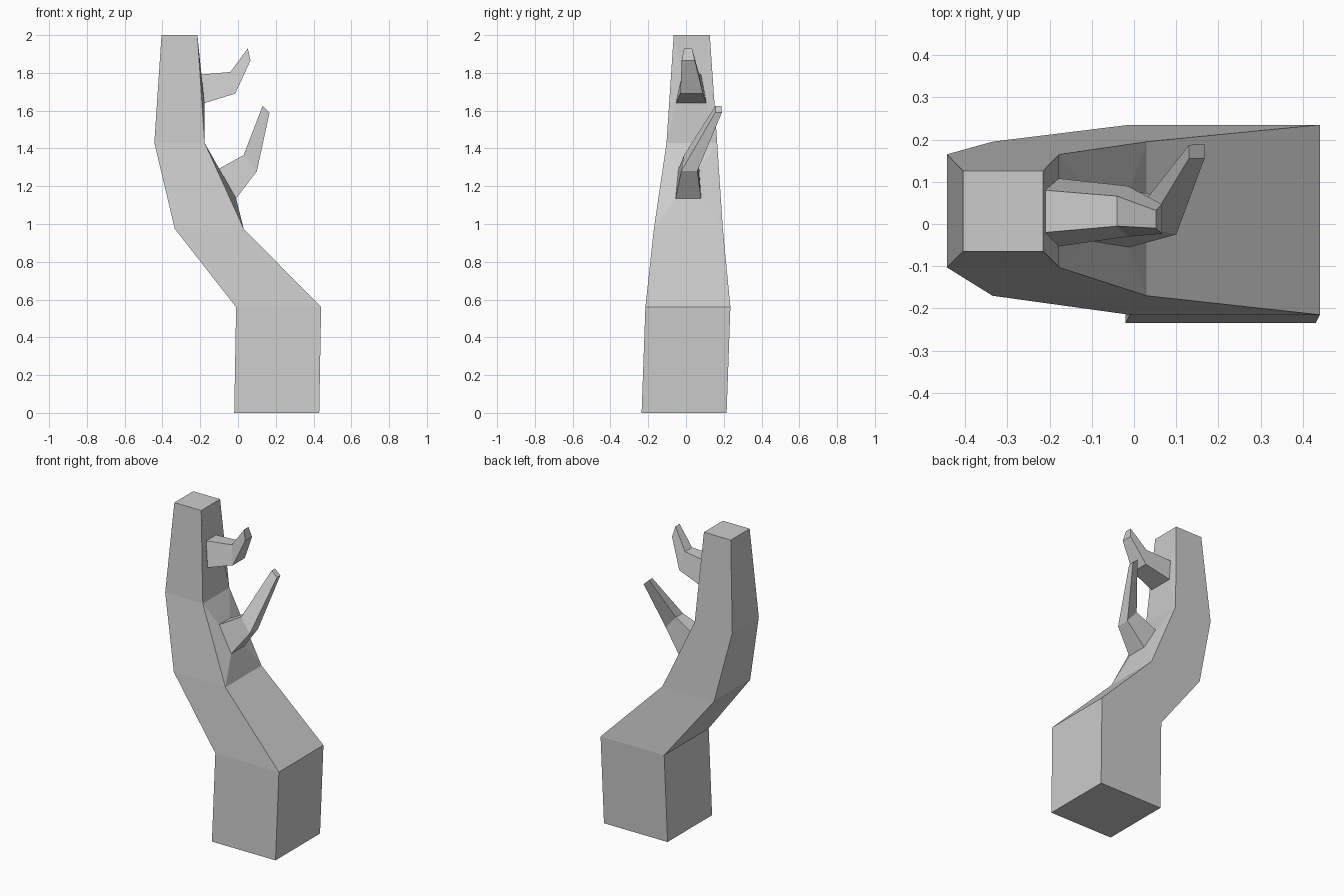
import bpy, bmesh

if "Cube" in bpy.data.objects:
    bpy.data.objects.remove(bpy.data.objects["Cube"])

bm = bmesh.new()


def skin(a, b):
    """Join two four-sided loops with quads."""
    for i in range(4):
        j = (i + 1) % 4
        bm.faces.new((a[i], a[j], b[j], b[i]))


def trunk_ring(z, x0, x1, y0, y1):
    return [bm.verts.new((x, y, z)) for x, y in
            ((x0, y0), (x1, y0), (x1, y1), (x0, y1))]


def branch_ring(low, high):
    """Each edge is (x, z, front y, back y)."""
    (xl, zl, fl, bl), (xh, zh, fh, bh) = low, high
    return [bm.verts.new(p) for p in
            ((xl, fl, zl), (xl, bl, zl), (xh, bh, zh), (xh, fh, zh))]


# Bent, tapering square trunk
trunk = [trunk_ring(*r) for r in (
    (0.00, -0.02, 0.43, -0.235, 0.215),
    (0.56, -0.01, 0.44, -0.215, 0.235),
    (0.975, -0.335, 0.03, -0.17, 0.195),
    (1.43, -0.443, -0.177, -0.103, 0.165),
    (2.00, -0.405, -0.215, -0.065, 0.126))]
for a, b in zip(trunk, trunk[1:]):
    skin(a, b)
bm.faces.new(trunk[0])
bm.faces.new(trunk[-1])

# Two bent branches growing from the right-hand faces of the trunk
branches = {
    2: (((-0.01, 1.135, -0.055, 0.08), (-0.105, 1.29, -0.04, 0.07)),
        ((0.10, 1.28, -0.025, 0.06), (0.03, 1.365, -0.01, 0.06)),
        ((0.167, 1.59, 0.155, 0.19), (0.13, 1.625, 0.155, 0.187))),
    3: (((-0.178, 1.64, -0.053, 0.108), (-0.21, 1.79, -0.02, 0.08)),
        ((-0.015, 1.69, -0.03, 0.09), (-0.04, 1.805, -0.005, 0.066)),
        ((0.066, 1.865, -0.023, 0.047), (0.052, 1.93, -0.01, 0.032))),
}
for level, sections in branches.items():
    lower, upper = trunk[level], trunk[level + 1]
    socket = [lower[1], lower[2], upper[2], upper[1]]
    bm.faces.remove(bm.faces.get(socket))
    rings = [socket] + [branch_ring(*s) for s in sections]
    for a, b in zip(rings, rings[1:]):
        skin(a, b)
    bm.faces.new(rings[-1])

bmesh.ops.recalc_face_normals(bm, faces=bm.faces)
mesh = bpy.data.meshes.new("tree_trunk")
bm.to_mesh(mesh)
bm.free()
bpy.context.collection.objects.link(bpy.data.objects.new("tree_trunk", mesh))
